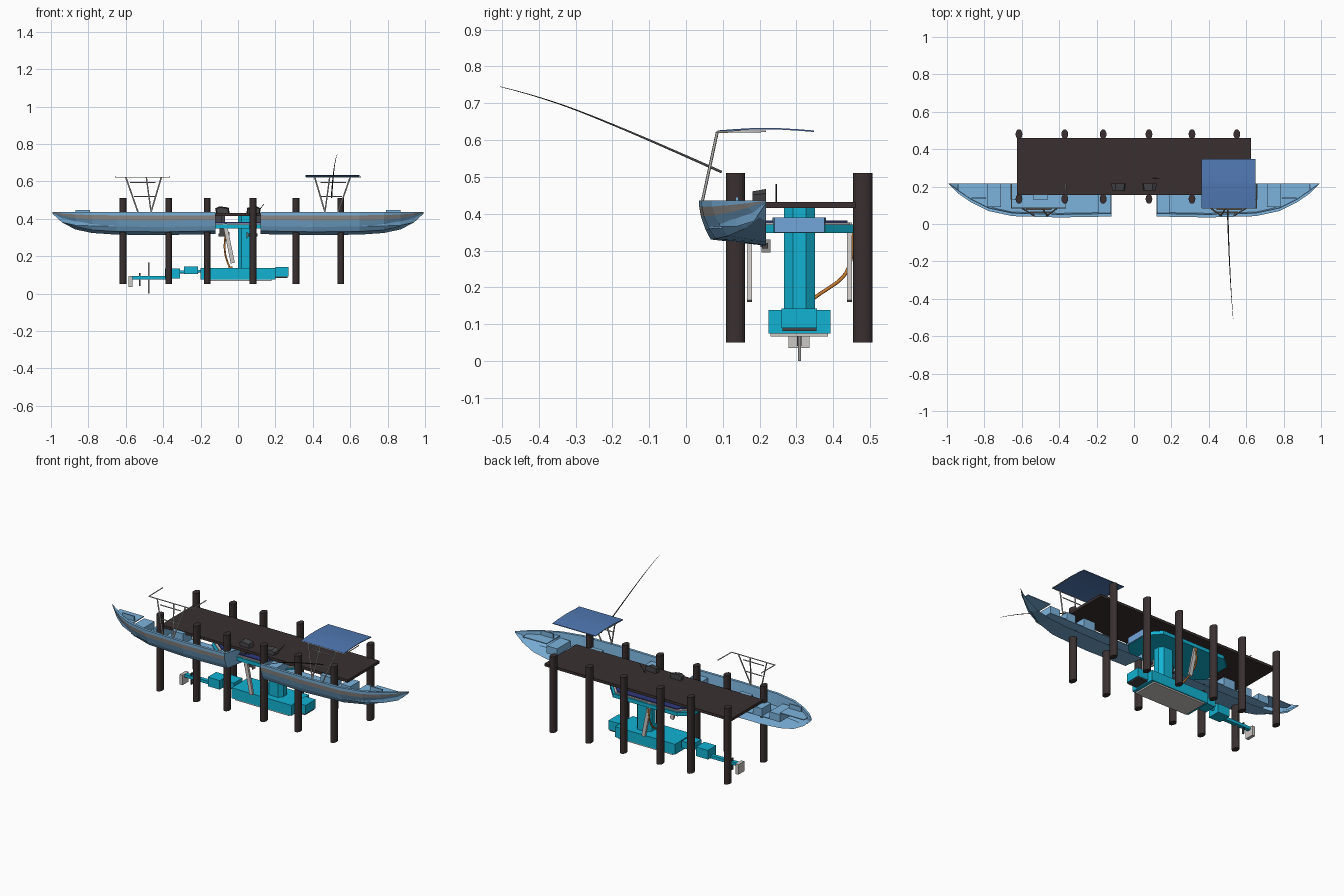
import bpy, bmesh, math
from mathutils import Vector

if "Cube" in bpy.data.objects:
    bpy.data.objects.remove(bpy.data.objects["Cube"])


def material(name, rgb):
    m = bpy.data.materials.new(name)
    m.use_nodes = True
    m.diffuse_color = (*rgb, 1)
    m.node_tree.nodes["Principled BSDF"].inputs["Base Color"].default_value = (*rgb, 1)
    return m


BLUE = material("boat blue", (0.2, 0.45, 0.72))
GREY = material("stripe grey", (0.3, 0.29, 0.28))
WOOD = material("dark timber", (0.042, 0.03, 0.03))
CYAN = material("bright cyan", (0.006, 0.45, 0.65))
CANVAS = material("canvas blue", (0.08, 0.19, 0.45))
NAVY = material("solar navy", (0.03, 0.04, 0.2))
PALE = material("pale metal", (0.6, 0.58, 0.56))
DARK = material("engine charcoal", (0.06, 0.06, 0.065))
ORANGE = material("hose orange", (0.6, 0.2, 0.03))
PRISM = material("prow blue", (0.17, 0.38, 0.7))


def finish(name, bm, *mats):
    bmesh.ops.recalc_face_normals(bm, faces=bm.faces)
    me = bpy.data.meshes.new(name)
    bm.to_mesh(me)
    bm.free()
    ob = bpy.data.objects.new(name, me)
    bpy.context.collection.objects.link(ob)
    for m in mats:
        me.materials.append(m)
    return ob


def box(name, mat, x, y, z):
    """Box from (low, high) ranges on each axis."""
    bm = bmesh.new()
    bmesh.ops.create_cube(bm, size=1)
    for v in bm.verts:
        v.co = Vector([(a + b) / 2 + c * (b - a) for (a, b), c in zip((x, y, z), v.co)])
    return finish(name, bm, mat)


def prism(name, mat, outline, z0, z1):
    """Upright extrusion of an xy outline."""
    bm = bmesh.new()
    f = bm.faces.new([bm.verts.new((x, y, z0)) for x, y in outline])
    top = bmesh.ops.extrude_face_region(bm, geom=[f])["geom"]
    for v in top:
        if isinstance(v, bmesh.types.BMVert):
            v.co.z = z1
    return finish(name, bm, mat)


def tube(name, mat, pts, r, tip=1.0, smooth=False):
    """Round tube through points, optionally tapering to its tip."""
    cu = bpy.data.curves.new(name, "CURVE")
    cu.dimensions = "3D"
    cu.bevel_depth = r
    cu.bevel_resolution = 1
    cu.use_fill_caps = True
    sp = cu.splines.new("NURBS" if smooth else "POLY")
    sp.points.add(len(pts) - 1)
    for i, p in enumerate(pts):
        sp.points[i].co = (*p, 1)
        sp.points[i].radius = 1 + (tip - 1) * i / (len(pts) - 1)
    if smooth:
        sp.use_endpoint_u = True
        sp.order_u = 4
    cu.materials.append(mat)
    ob = bpy.data.objects.new(name, cu)
    bpy.context.collection.objects.link(ob)
    return ob


# Dock and its oval posts
box("dock_deck", WOOD, (-0.625, 0.625), (0.155, 0.46), (0.416, 0.432))
for x in (-0.615, -0.37, -0.165, 0.08, 0.31, 0.55):
    for row, y in (("front", 0.134), ("back", 0.48)):
        ring = [(x + 0.018 * math.cos(a * math.pi / 8), y + 0.026 * math.sin(a * math.pi / 8))
                for a in range(16)]
        prism(row + "_post", WOOD, ring, 0.05, 0.51)

# Half hulls: x, rail y, chine y, chine z, keel z
MID = 0.217
STATIONS = [(0.12, 0.04, 0.07, 0.335, 0.318), (0.4, 0.035, 0.067, 0.33, 0.313),
            (0.65, 0.042, 0.08, 0.332, 0.315), (0.78, 0.07, 0.115, 0.34, 0.324),
            (0.87, 0.115, 0.16, 0.36, 0.343), (0.94, 0.163, 0.2, 0.39, 0.38),
            (0.993, 0.216, 0.217, 0.432, 0.428)]


def half_boat(side, s):
    bm = bmesh.new()
    rows = []
    for x, yr, yc, zc, zk in STATIONS:
        def wall(t):
            return (s * x, yr + (yc - yr) * t * t, 0.436 + (zc - 0.436) * t)
        inner = min(yr + 0.016, MID)
        sect = [(s * x, min(inner + 0.006, MID), max(0.365, zk)), (s * x, inner, 0.436),
                wall(0), wall(0.17), wall(0.42), wall(0.75), wall(1), (s * x, MID, zk)]
        rows.append([bm.verts.new(p) for p in sect])
    for a, b in zip(rows, rows[1:]):
        for i in range(len(a) - 1):
            f = bm.faces.new((a[i], b[i], b[i + 1], a[i + 1]))
            f.material_index = 1 if i == 3 else 0
    # transom
    bm.faces.new(rows[0][2:] + [bm.verts.new((s * 0.12, MID, 0.405))])
    finish(side + "_hull", bm, BLUE, GREY)

    # cockpit floor and foredeck follow the rail
    def plate(name, first, last, z, lip):
        pts = [(s * x, min(yr + lip, MID - 0.001)) for x, yr, *_ in STATIONS[first:last]]
        prism(side + name, BLUE, [(pts[0][0], MID)] + pts + [(pts[-1][0], MID)], z - 0.005, z)
    plate("_floor", 0, 4, 0.365, 0.02)
    plate("_foredeck", 3, 6, 0.418, 0.014)

    def part(name, mat, x, y, z):
        box(side + name, mat, sorted((s * x[0], s * x[1])), y, z)
    part("_stern_bench", BLUE, (0.125, 0.19), (0.06, MID), (0.365, 0.41))
    part("_console", BLUE, (0.46, 0.54), (0.13, MID), (0.365, 0.43))
    part("_seat", BLUE, (0.6, 0.66), (0.13, MID), (0.365, 0.41))
    part("_bow_step", BLUE, (0.71, 0.78), (0.09, MID), (0.365, 0.405))
    part("_bow_rail", BLUE, (0.79, 0.87), (0.135, 0.142), (0.418, 0.446))

    # outboard engine, cut along the boat's middle
    bm = bmesh.new()
    prof = [(0.045, 0.43), (0.05, 0.46), (0.1, 0.467), (0.122, 0.455), (0.115, 0.42), (0.06, 0.415)]
    f = bm.faces.new([bm.verts.new((s * x, MID, z)) for x, z in prof])
    ext = bmesh.ops.extrude_face_region(bm, geom=[f])["geom"]
    for v in ext:
        if isinstance(v, bmesh.types.BMVert):
            v.co += Vector(((s * 0.085 - v.co.x) * 0.15, -0.037, (0.435 - v.co.z) * 0.2))
    finish(side + "_engine_cowl", bm, DARK)
    part("_engine_mount", DARK, (0.085, 0.13), (0.19, MID), (0.37, 0.415))
    part("_engine_leg", DARK, (0.07, 0.1), (0.203, MID), (0.31, 0.42))
    part("_gear_case", DARK, (0.05, 0.105), (0.207, 0.223), (0.305, 0.32))
    part("_propeller", GREY, (0.045, 0.051), (0.205, 0.23), (0.295, 0.33))

    # canopy frame
    def leaning(x, t):
        return (s * x, 0.045 + 0.04 * t, 0.436 + 0.186 * t)
    for foot, head in ((0.465, 0.49), (0.535, 0.6), (0.465, 0.41)):
        tube(side + "_canopy_leg", PALE, [leaning(foot, 0), leaning(head, 1)], 0.004)
    for t in (0.45, 0.85):
        tube(side + "_canopy_rung", PALE, [leaning(0.44, t), leaning(0.53 + 0.055 * t, t)], 0.003)
    tube(side + "_canopy_rail", PALE, [(s * 0.655, MID, 0.624), (s * 0.655, 0.085, 0.622),
                                       (s * 0.365, 0.085, 0.622), (s * 0.365, MID, 0.624)], 0.003)


half_boat("right", -1)
half_boat("left", 1)

# Canvas roof with a slight crown
bm = bmesh.new()
rows = []
for i in range(7):
    t = i / 6
    y, z = 0.085 + 0.262 * t, 0.622 + 0.007 * math.sin(math.pi * t)
    rows.append([bm.verts.new((x, y, z + dz)) for x, dz in ((0.362, 0), (0.65, 0), (0.65, 0.004), (0.362, 0.004))])
for a, b in zip(rows, rows[1:]):
    for i in range(4):
        bm.faces.new((a[i], a[(i + 1) % 4], b[(i + 1) % 4], b[i]))
bm.faces.new(rows[0])
bm.faces.new(rows[-1])
finish("canvas_roof", bm, CANVAS)

# Fishing rod and whip aerial
tube("fishing_rod", DARK, [(0.5, 0.097, 0.513), (0.505, -0.08, 0.592), (0.512, -0.24, 0.66),
                           (0.52, -0.38, 0.714), (0.53, -0.505, 0.745)], 0.004, 0.2, True)
tube("aerial", DARK, [(0.1, 0.245, 0.43), (0.14, 0.245, 0.48)], 0.002)

# Surface float with solar top
CY = 0.308
half = [(0.24, 0.07), (0.17, 0.148), (-0.26, 0.148), (-0.33, 0.09)]
outline = [(x, CY + w) for x, w in half] + [(x, CY - w) for x, w in reversed(half)]
prism("float_hull", CYAN, outline, 0.348, 0.37)
prism("float_trim", PALE, [(x * 0.95, CY + (y - CY) * 0.93) for x, y in outline], 0.37, 0.376)
prism("solar_panel", NAVY, [(x * 0.9, CY + (y - CY) * 0.88) for x, y in outline], 0.376, 0.382)
prism("float_prow", PRISM, [(0.2, 0.235), (0.246, 0.24), (0.246, 0.376), (0.2, 0.38)], 0.349, 0.39)

# Strut, swing arms and hose
strut = [(0.0, 0.29), (0.02, 0.266), (0.08, 0.266), (0.1, 0.29), (0.1, 0.326), (0.08, 0.35), (0.02, 0.35), (0, 0.326)]
prism("strut", CYAN, strut, 0.13, 0.416)
for y in (0.172, 0.444):
    arm = box("swing_arm", PALE, (-0.011, 0.011), (y - 0.007, y + 0.007), (0, 0.215))
    arm.location = (-0.028, 0, 0.163)
    arm.rotation_euler.y = -0.2
tube("hose", ORANGE, [(-0.06, 0.45, 0.35), (-0.075, 0.455, 0.27), (-0.07, 0.43, 0.21),
                      (-0.06, 0.34, 0.175), (-0.04, 0.308, 0.13)], 0.005, smooth=True)
box("hose_socket", ORANGE, (-0.05, -0.03), (0.297, 0.319), (0.12, 0.146))

# Submerged body
box("sub_body", CYAN, (-0.2, 0.2), (0.224, 0.392), (0.075, 0.138))
box("sub_nose", CYAN, (0.2, 0.27), (0.26, 0.356), (0.09, 0.143))
box("nose_sensor", DARK, (0.2, 0.265), (0.262, 0.354), (0.082, 0.09))
box("ballast_plate", PALE, (-0.18, 0.18), (0.23, 0.386), (0.066, 0.075))
box("tail_block_front", CYAN, (-0.29, -0.215), (0.268, 0.348), (0.105, 0.145))
box("tail_block_back", CYAN, (-0.39, -0.31), (0.268, 0.348), (0.08, 0.135))
tube("tail_link", CYAN, [(-0.19, CY, 0.12), (-0.38, CY, 0.112)], 0.009)
box("tail_boom", CYAN, (-0.57, -0.38), (0.296, 0.32), (0.076, 0.094))
box("tail_fin", PALE, (-0.585, -0.565), (0.278, 0.335), (0.035, 0.095))
box("tall_blade", GREY, (-0.48, -0.474), (CY - 0.004, CY + 0.004), (0, 0.165))
box("short_blade", DARK, (-0.528, -0.521), (CY - 0.006, CY + 0.006), (0.04, 0.11))
